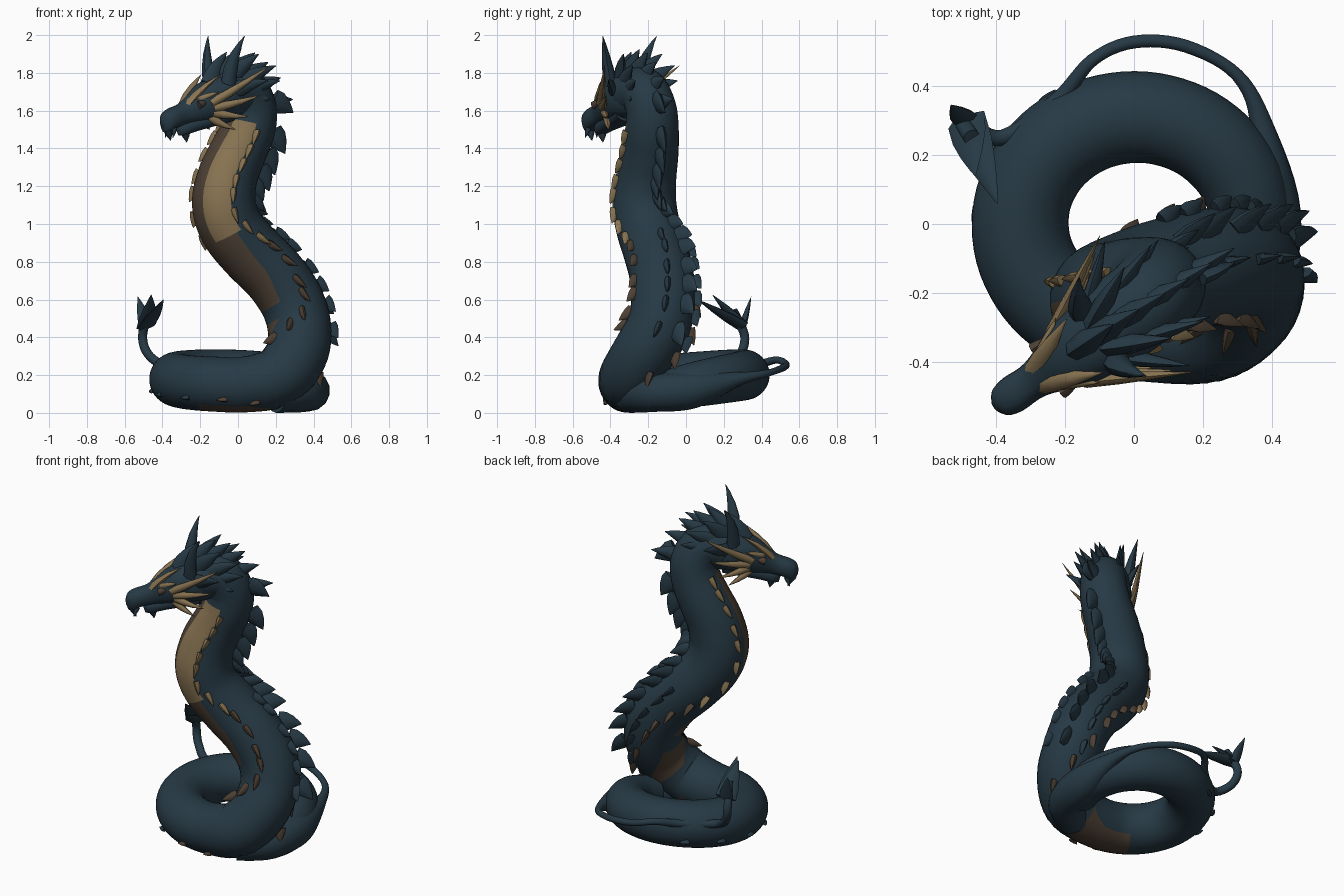
import bpy, bmesh, math
from mathutils import Vector as V

if "Cube" in bpy.data.objects:
    bpy.data.objects.remove(bpy.data.objects["Cube"])


def material(name, rgb):
    m = bpy.data.materials.new(name)
    m.diffuse_color = (*rgb, 1)
    m.use_nodes = True
    m.node_tree.nodes["Principled BSDF"].inputs["Base Color"].default_value = m.diffuse_color
    return m


MATS = [material("deep_blue_scales", (0.020, 0.042, 0.060)),
        material("tan_horn", (0.25, 0.175, 0.085)),
        material("brown_belly", (0.075, 0.052, 0.035))]
BLUE, TAN, BROWN = range(3)


def finish(bm, name, angle=50):
    bmesh.ops.recalc_face_normals(bm, faces=bm.faces)
    me = bpy.data.meshes.new(name)
    bm.to_mesh(me)
    bm.free()
    for m in MATS:
        me.materials.append(m)
    ob = bpy.data.objects.new(name, me)
    bpy.context.collection.objects.link(ob)
    bpy.ops.object.select_all(action='DESELECT')
    ob.select_set(True)
    bpy.context.view_layer.objects.active = ob
    bpy.ops.object.shade_smooth_by_angle(angle=math.radians(angle))


def loft(bm, rings, rule=None, mat=BLUE):
    """Skin closed rings of points; rule(ring, side) picks the colour."""
    vs = [[bm.verts.new(p) for p in r] for r in rings]
    n = len(vs[0])
    for k in range(len(vs) - 1):
        for i in range(n):
            j = (i + 1) % n
            f = bm.faces.new((vs[k][i], vs[k][j], vs[k + 1][j], vs[k + 1][i]))
            f.material_index = rule(k, i) if rule else mat
    for r in (vs[0], vs[-1]):
        bm.faces.new(r).material_index = mat


def circle(n):
    return [(math.cos(i * math.tau / n), math.sin(i * math.tau / n)) for i in range(n)]


def catmull(pts, steps):
    """Smooth path through tuples of any length."""
    out, n = [], len(pts)
    for i in range(n - 1):
        quad = pts[max(i - 1, 0)], pts[i], pts[i + 1], pts[min(i + 2, n - 1)]
        for s in range(steps):
            t = s / steps
            out.append([0.5 * (2 * q + (r - p) * t + (2 * p - 5 * q + 4 * r - u) * t * t
                               + (3 * q - p - 3 * r + u) * t ** 3) for p, q, r, u in zip(*quad)])
    return out + [list(pts[-1])]


def spike(bm, base, tip, wide, thin, across, mat=BLUE, bend=0.0):
    """Flattened pointed scale; across is the direction of its broad side."""
    base, tip, w = V(base), V(tip), V(across)
    d = (tip - base).normalized()
    w = (w - d * w.dot(d)).normalized()
    t = d.cross(w)
    rings = []
    for k, s in ((0, 1), (0.3, 0.9), (0.6, 0.6), (0.85, 0.26), (1, 0.03)):
        c = base.lerp(tip, k) + w * bend * 4 * k * (1 - k)
        rings.append([c + w * wide * s * x + t * thin * s * y for x, y in circle(8)])
    loft(bm, rings, mat=mat)


def frames(path, refs, steps):
    """Sample a path as (point, tangent, belly direction, side, radius)."""
    sm, out = catmull(path, steps), []
    for i, p in enumerate(sm):
        t = (V(sm[min(i + 1, len(sm) - 1)][:3]) - V(sm[max(i - 1, 0)][:3])).normalized()
        u = i / steps
        for (u0, r0), (u1, r1) in zip(refs, refs[1:]):
            if u0 <= u <= u1:
                b = V(r0).lerp(V(r1), (u - u0) / (u1 - u0))
        b = (b - t * b.dot(t)).normalized()
        out.append((V(p[:3]), t, b, t.cross(b), p[3]))
    return out


def tube(name, fr, sides, rule=None):
    bm = bmesh.new()
    loft(bm, [[p + (b * x + s * y) * r for x, y in circle(sides)] for p, t, b, s, r in fr], rule)
    finish(bm, name)


# Neck and rising body, then the coil as a tilted ellipse
NECK = [(-.06, -.29, 1.69), (.03, -.225, 1.70), (.07, -.185, 1.61), (.055, -.18, 1.50),
        (.0, -.19, 1.38), (-.055, -.21, 1.25), (-.075, -.22, 1.11), (-.035, -.2, .98),
        (.07, -.16, .85), (.19, -.13, .73), (.285, -.12, .59), (.325, -.15, .45),
        (.31, -.23, .31), (.21, -.3, .19)]
path = [(x, y, z, .17 - .07 * max(z - 1.1, 0) - .03 * max(.5 - z, 0)) for x, y, z in NECK]
for k in range(1, 13):
    a, e = math.radians(-58 - 27 * k), k / 12
    path.append((.005 + .335 * math.cos(a), .31 * math.sin(a),
                 .18 + .1 * math.sin(a) * .3 - .05 * e ** 4, .15 - .026 * e - .025 * e ** 12))
REFS = [(0, (-.2, -.1, -1)), (2.5, (-.65, -.75, 0)), (7, (-.65, -.75, 0)), (10, (-.88, -.35, 0)),
        (11, (-.9, -.1, -.1)), (12.5, (-.5, .7, -.4)), (14, (0, .1, -1)), (25, (0, 0, -1))]
STEPS, SIDES = 6, 40
body = frames(path, REFS, STEPS)


def body_colour(k, i):
    a = (i + 0.5) / SIDES * 360
    a = a - 360 if a > 180 else a
    u = k / STEPS
    if 2.6 < u < 6.9:
        return TAN if -54 < a < 2 else BROWN if 0 < a < 46 else BLUE
    if 6.9 <= u < 9.7:
        return BROWN if -42 < a < 42 else BLUE
    if 10.8 < u < 12.2 or 13.3 < u < 15.2:
        return BROWN if abs(a) < 42 else BLUE
    return BLUE


tube("serpent_body", body, SIDES, body_colour)

# Slim tail that slips from under the coil and loops around the back
TAIL = [(.2, -.3, .1), (.35, -.18, .105), (.385, .04, .125), (.37, .28, .18), (.3, .43, .21),
        (.15, .515, .24), (0, .527, .26), (-.12, .475, .28), (-.22, .36, .25), (-.38, .25, .25),
        (-.475, .29, .31), (-.505, .31, .41), (-.47, .25, .54)]
tail = [(*p, .1 if i < 3 else .036 if i == 3 else .019 if i < 8 else .024) for i, p in enumerate(TAIL)]
tube("tail", frames(tail, [(0, (0, 0, -1)), (9, (0, 0, -1)), (11, (1, 0, -.3)), (12, (1, 0, -.3))], 6), 14)

# Broad leaf shaped tail fin
bm = bmesh.new()
for tip, w in (((-.53, .345, .615), .04), ((-.395, .06, .60), .06), ((-.46, .14, .625), .06)):
    spike(bm, (-.485, .3, .46), tip, w, .018, (.8, .3, .3))
finish(bm, "tail_fin")

# Fins down the spine and small scales along both belly edges
spine, edge = bmesh.new(), bmesh.new()
dist, next_fin, next_edge = 0, .22, .34
for k in range(1, len(body)):
    p, t, b, s, r = body[k]
    dist += (p - body[k - 1][0]).length
    u = k / STEPS
    if dist > next_fin and u < 11.4:
        az = math.radians(18 + 22 * min(max((u - 5) / 3, 0), 1))
        d = V((math.cos(az), math.sin(az), .3 if u < 2 else 0))
        d = (d - t * d.dot(t)).normalized()
        big = 1.1 if u < 4.5 else 0.8 if u < 8 else 1.0
        spike(spine, p + d * r * .88 - t * .02, p + d * (r + .085 * big) + t * .06,
              .062 * big, .026, t, bend=-.008)
        if u > 8:
            for q in (-1, 1):
                e = (d * .8 + d.cross(t) * q * .6).normalized()
                spike(spine, p + e * r * .93, p + e * (r + .03) + t * .075, .045, .018, t)
        next_fin += .095
    if dist > next_edge and u < 12.2:
        low = min(max((u - 6.5) / 2, 0), 1)
        for q in (-1, 1):
            a = math.radians((66 if q > 0 else 58) + low * 32)
            d = b * math.cos(a) + s * q * math.sin(a)
            spike(edge, p + d * r * .93 - t * .02, p + d * (r + .022 + .02 * low) + t * .055,
                  .034, .018, t, TAN if u < 7.8 else BROWN)
        next_edge += .09 + .02 * low
    elif dist > next_edge and u < 20:
        out = s if s.dot(V((p.x, p.y, 0))) > 0 else -s
        d = (b * .45 + out * .9).normalized()
        spike(edge, p + d * r * .95, p + d * (r + .012) + t * .05, .022, .014, t,
              BROWN if u < 15 else BLUE)
        next_edge += .15
finish(spine, "spine_fins")
finish(edge, "belly_edge_scales")

# Head frame: forward, side, up
H = V((-.08, -.31, 1.66))
F = V((-.305, -.207, -.12)).normalized()
S = V((.561, -.828, 0)).normalized()
U = F.cross(S)
U = U if U.z > 0 else -U


def head_part(name, stations):
    """Loft rounded sections given as forward, half width, top, bottom."""
    bm, rings = bmesh.new(), []
    for f, w, top, bot in catmull(stations, 4):
        ring = []
        for xy in circle(20):
            c, s = (math.copysign(abs(v) ** .85, v) for v in xy)
            ring.append(H + F * f + S * w * c + U * ((top + bot) / 2 + (top - bot) / 2 * s))
        rings.append(ring)
    loft(bm, rings)
    finish(bm, name)


head_part("skull", [(-.14, .09, .1, -.1), (-.04, .12, .128, -.112), (.06, .115, .13, -.1),
                    (.15, .092, .112, -.08), (.26, .056, .066, -.055), (.34, .055, .06, -.05),
                    (.385, .045, .048, -.06), (.41, .02, .015, -.05)])
head_part("lower_jaw", [(0, .09, -.03, -.125), (.2, .054, -.03, -.108), (.29, .038, -.035, -.105),
                        (.325, .012, -.05, -.095)])


def pair(bm, base, tip, wide, thin, mat=BLUE, bend=0.0):
    """The same spike on both sides of the head."""
    for flip in (0, 2):
        b, t = (p - flip * S * (p - H).dot(S) for p in (V(base), V(tip)))
        spike(bm, b, t, wide, thin, U, mat, bend)


def fan(base0, base1, tip0, tip1, count, base_bulge, tip_bulge):
    """Evenly spread spikes, swelling in the middle of the row."""
    for i in range(count):
        k = i / (count - 1)
        e = 4 * k * (1 - k)
        yield (V(base0).lerp(V(base1), k) + V(base_bulge) * e,
               V(tip0).lerp(V(tip1), k) + V(tip_bulge) * e)


# Upright horns
bm = bmesh.new()
pair(bm, (-.05, -.40, 1.74), (.035, -.44, 1.995), .042, .034, bend=.018)
finish(bm, "horns")

# Tan brow ridges and cheek spikes
bm = bmesh.new()
pair(bm, (-.275, -.46, 1.62), (-.09, -.43, 1.79), .024, .034, TAN, .012)
pair(bm, (-.23, -.455, 1.65), (-.1, -.46, 1.7), .024, .024, TAN)
finish(bm, "brow_ridges")
bm = bmesh.new()
for b, t in fan((-.14, -.455, 1.64), (-.15, -.42, 1.565), (.17, -.43, 1.84), (-.01, -.41, 1.5),
                4, (.02, 0, 0), (.01, 0, -.05)):
    pair(bm, b, t, .024, .02, TAN, -.006)
finish(bm, "cheek_spikes")

# Dark mane on both sides and the middle crest
bm = bmesh.new()
for b, t in fan((-.06, -.35, 1.74), (-.02, -.32, 1.64), (.11, -.33, 1.9), (.17, -.29, 1.66),
                4, (.02, 0, 0), (.08, .04, .02)):
    pair(bm, b, t, .06, .034, bend=.012)
pair(bm, (-.05, -.38, 1.69), (.16, -.41, 1.76), .05, .026, bend=.01)
finish(bm, "mane_spikes")
bm = bmesh.new()
for b, t in fan((-.15, -.35, 1.73), (.1, -.18, 1.61), (-.06, -.29, 1.91), (.29, -.07, 1.66),
                6, (0, 0, .075), (.01, 0, .1)):
    spike(bm, b, t, .062, .04, U, bend=.012)
finish(bm, "head_crest")

# Fangs, hooked beak and chin point
bm = bmesh.new()
pair(bm, (-.335, -.515, 1.51), (-.345, -.535, 1.455), .016, .012)
spike(bm, H + F * .385 - U * .01, H + F * .385 - U * .105, .03, .034, F)
spike(bm, H + F * .28 - U * .07, H + F * .29 - U * .145, .03, .03, F)
finish(bm, "beak_and_fangs")

# Eyes set under the brows
bm = bmesh.new()
eye = H + F * .175 + S * .076 + U * .035
pair(bm, eye + F * .03, eye - F * .035, .022, .018, BROWN)
finish(bm, "eyes")
